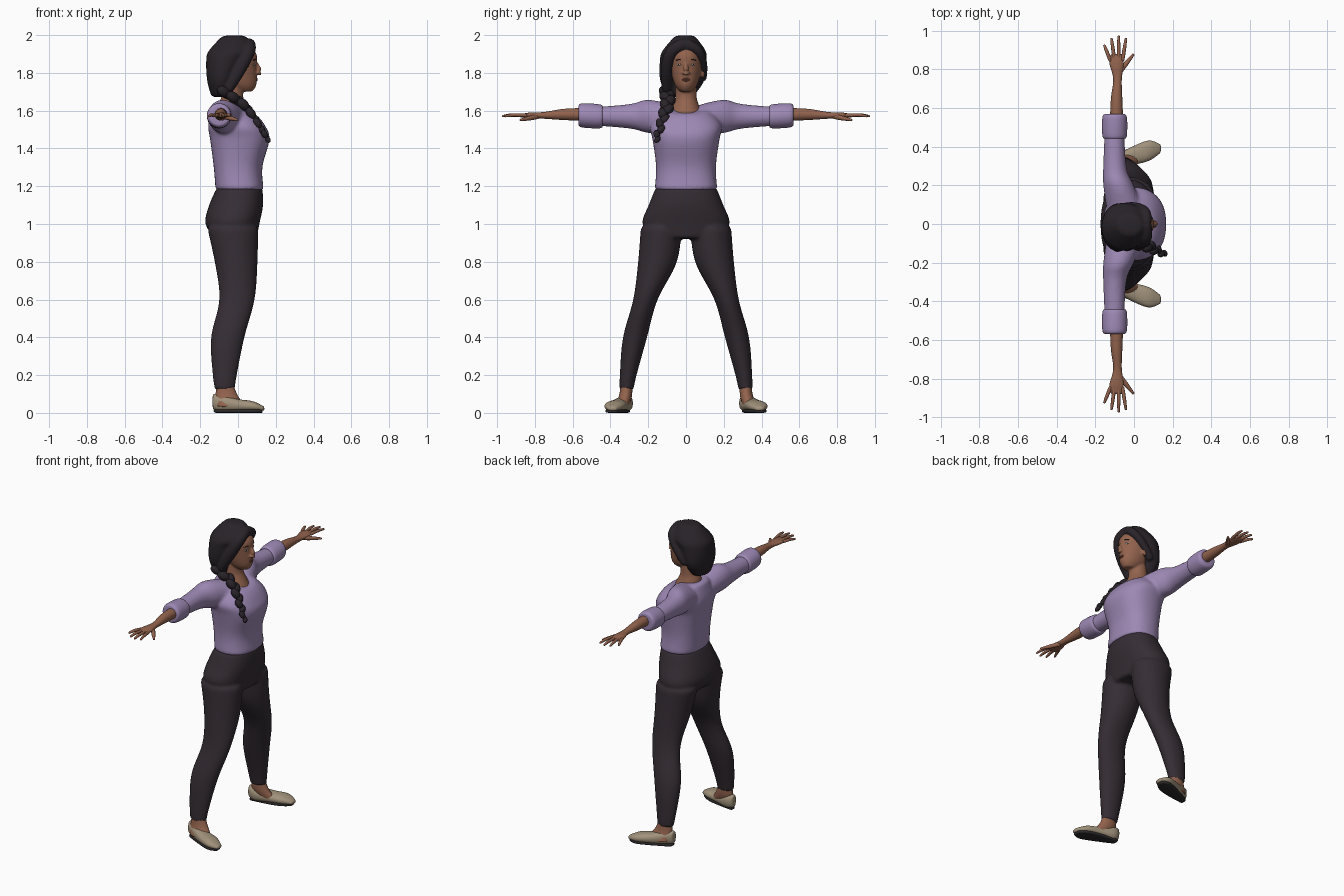
import bpy, bmesh, math
from mathutils import Matrix, Vector

cube = bpy.data.objects.get("Cube")
if cube:
    bpy.data.objects.remove(cube, do_unlink=True)


def material(name, red, green, blue):
    mat = bpy.data.materials.new(name)
    mat.use_nodes = True
    color = (red, green, blue, 1)
    mat.diffuse_color = color
    shader = next(node for node in mat.node_tree.nodes if node.type == "BSDF_PRINCIPLED")
    shader.inputs["Base Color"].default_value = color
    return mat


SKIN = material("brown skin", .29, .125, .075)
LILAC = material("lilac cloth", .34, .25, .46)
DARK = material("dark trousers", .035, .026, .034)
HAIR = material("black hair", .022, .017, .022)
BEIGE = material("beige shoe", .36, .29, .2)
SOLE = material("dark sole", .025, .022, .022)
LIP = material("lip", .2, .07, .045)
WHITE = material("eye white", .42, .36, .33)


def spline(rows, steps=4):
    """Smooth curve through the rows, as (position along the rows, values) pairs."""
    keys = [Vector(row) for row in rows]
    last = len(keys) - 1
    slopes = [(keys[min(i + 1, last)] - keys[max(i - 1, 0)]) / 2 for i in range(last + 1)]
    samples = []
    for i in range(last):
        start, end = keys[i], keys[i + 1]
        for step in range(steps):
            t = step / steps
            ease = t * t * (3 - 2 * t)
            value = start.lerp(end, ease)
            value += slopes[i] * t * (1 - t) ** 2 - slopes[i + 1] * t * t * (1 - t)
            samples.append((i + t, value))
    samples.append((last, keys[last]))
    return samples


def bridge(bm, rings):
    """Join rings of points into a closed skin."""
    rings = [[bm.verts.new(point) for point in ring] for ring in rings]
    count = len(rings[0])
    for lower, upper in zip(rings, rings[1:]):
        for i in range(count):
            j = (i + 1) % count
            bm.faces.new((lower[i], lower[j], upper[j], upper[i]))
    bm.faces.new(rings[0][::-1])
    bm.faces.new(rings[-1])


def loft(bm, axis, rows, sides=20, power=2, dip=0):
    """Rows: place along the axis, then centre and radius for each other axis.
    The front of the last span sinks by dip."""
    first, second, along = {"z": (0, 1, 2), "y": (0, 2, 1), "x": (1, 2, 0)}[axis]
    rings = []
    for position, (place, a, radius_a, b, radius_b) in spline(rows):
        sink = dip * max(0, position - len(rows) + 2) ** 2
        ring = []
        for i in range(sides):
            angle = math.tau * i / sides
            u, v = (math.copysign(abs(f) ** (2 / power), f)
                    for f in (math.cos(angle), math.sin(angle)))
            point = Vector()
            point[first] = a + u * radius_a
            point[second] = b + v * radius_b
            point[along] = place - sink * max(0, u)
            ring.append(point)
        rings.append(ring)
    bridge(bm, rings)


def tube(bm, path, sides=10):
    """Path rows: x, y, z, radius."""
    samples = [value for position, value in spline(path)]
    points = [value.to_3d() for value in samples]
    last = len(points) - 1
    rings = []
    for i, point in enumerate(points):
        direction = points[min(i + 1, last)] - points[max(i - 1, 0)]
        turn = direction.to_track_quat("Z", "Y")
        angles = [math.tau * k / sides for k in range(sides)]
        rings.append([point + turn @ Vector((math.cos(a), math.sin(a), 0)) * samples[i][3]
                      for a in angles])
    bridge(bm, rings)


def blob(bm, centre, size, turn=Matrix.Identity(4)):
    matrix = Matrix.Translation(centre) @ turn @ Matrix.Diagonal(size).to_4x4()
    bmesh.ops.create_icosphere(bm, subdivisions=2, radius=1, matrix=matrix)


def mirror_sides(bm):
    copy = bmesh.ops.duplicate(bm, geom=bm.verts[:] + bm.edges[:] + bm.faces[:])
    for item in copy["geom"]:
        if isinstance(item, bmesh.types.BMVert):
            item.co.y *= -1


def finish(name, bm, mat, fuse=0):
    bmesh.ops.recalc_face_normals(bm, faces=bm.faces[:])
    mesh = bpy.data.meshes.new(name)
    bm.to_mesh(mesh)
    bm.free()
    mesh.materials.append(mat)
    mesh.shade_smooth()
    obj = bpy.data.objects.new(name, mesh)
    bpy.context.collection.objects.link(obj)
    obj.modifiers.new("round", "SUBSURF")
    if fuse:
        remesh = obj.modifiers.new("fuse", "REMESH")
        remesh.mode = "VOXEL"
        remesh.voxel_size = fuse
        remesh.use_smooth_shade = True
        obj.modifiers.new("relax", "SMOOTH").iterations = 3
    return obj


# Shirt: mirrored sleeves fused with the torso
bm = bmesh.new()
loft(bm, "y", [(.06, -.04, .1, 1.55, .08), (.2, -.08, .08, 1.57, .09),
               (.3, -.1, .06, 1.57, .065), (.55, -.1, .05, 1.57, .045)])
mirror_sides(bm)
loft(bm, "z", [(1.17, .01, .13, 0, .17), (1.3, 0, .13, 0, .16), (1.45, .01, .16, 0, .18),
               (1.53, -.01, .15, 0, .19), (1.64, -.03, .1, 0, .1)], power=2.4, dip=.06)
finish("shirt", bm, LILAC, fuse=.01)

# Rolled cuffs
bm = bmesh.new()
loft(bm, "y", [(.44, -.1, .055, 1.57, .055), (.46, -.1, .065, 1.57, .065),
               (.55, -.1, .065, 1.575, .065), (.57, -.1, .05, 1.575, .05)])
mirror_sides(bm)
finish("sleeve_cuffs", bm, LILAC)

# Trousers: mirrored legs fused with the hips
bm = bmesh.new()
loft(bm, "z", [(1, -.03, .14, .13, .11), (.8, -.01, .115, .15, .105),
               (.6, -.005, .095, .215, .065), (.4, -.055, .09, .27, .065),
               (.2, -.07, .065, .306, .045), (.12, -.07, .053, .315, .037)])
mirror_sides(bm)
loft(bm, "z", [(1.2, .01, .12, 0, .16), (1.1, -.01, .145, 0, .2),
               (1, -.03, .145, 0, .235), (.92, -.01, .11, 0, .16)], power=2.3)
finish("trousers", bm, DARK, fuse=.01)

# Forearms and hands
bm = bmesh.new()
loft(bm, "y", [(.53, -.09, .035, 1.58, .035), (.65, -.09, .03, 1.58, .03),
               (.75, -.085, .022, 1.575, .018), (.83, -.09, .038, 1.575, .015),
               (.88, -.09, .03, 1.573, .008)])
for finger in range(4):
    root = Vector((-.12 + .02 * finger, .84, 1.575, .01))
    tip = Vector((-.155 + .038 * finger, .975 - .012 * (finger - 2) ** 2, 1.57, .006))
    tube(bm, [root, root.lerp(tip, .6) + Vector((0, 0, .005, .002)), tip])
tube(bm, [(-.08, .78, 1.57, .014), (-.04, .83, 1.56, .013), (0, .88, 1.55, .006)])
mirror_sides(bm)
finish("arms_and_hands", bm, SKIN)

# Ankles and insteps
bm = bmesh.new()
loft(bm, "z", [(.03, -.03, .08, .345, .04), (.09, -.06, .06, .32, .035),
               (.17, -.07, .04, .315, .03)])
mirror_sides(bm)
finish("feet", bm, SKIN)

# Slip-on shoes with dark soles
bm = bmesh.new()
loft(bm, "x", [(-.135, .315, .02, .06, .04), (-.09, .32, .04, .05, .045),
               (0, .355, .05, .04, .033), (.08, .38, .053, .035, .027),
               (.14, .39, .02, .022, .01)], power=2.3)
mirror_sides(bm)
finish("shoes", bm, BEIGE)
bm = bmesh.new()
loft(bm, "x", [(-.13, .315, .02, .01, .01), (0, .355, .045, .01, .01),
               (.08, .38, .048, .01, .01), (.13, .39, .02, .01, .01)], power=4)
mirror_sides(bm)
finish("shoe_soles", bm, SOLE)

# Head, neck and upper chest, with nose and ears
bm = bmesh.new()
for side in (-1, 1):
    blob(bm, (-.01, side * .088, 1.8), (.018, .012, .03))
    blob(bm, (.104, side * .013, 1.8), (.012, .01, .008))
tube(bm, [(.09, 0, 1.86, .009), (.115, 0, 1.81, .016), (.107, 0, 1.795, .015)])
loft(bm, "z", [(1.55, -.015, .1, 0, .1), (1.64, -.03, .07, 0, .065),
               (1.68, -.03, .058, 0, .057), (1.75, -.03, .06, 0, .055)])
loft(bm, "z", [(1.7, .035, .04, 0, .03), (1.74, .01, .09, 0, .062), (1.83, -.01, .11, 0, .085),
               (1.9, -.015, .115, 0, .085), (1.97, -.02, .06, 0, .05)])
head = finish("head_and_neck", bm, SKIN, fuse=.006)
bpy.context.view_layer.update()
face = head.evaluated_get(bpy.context.evaluated_depsgraph_get())


# Facial features laid on the face
def feature(name, mat, y, z, width, height, depth=.003, tilt=0):
    bm = bmesh.new()
    hit, place, normal, index = face.ray_cast(Vector((1, y, z)), Vector((-1, 0, 0)))
    if hit:
        yaw = Matrix.Rotation(math.atan2(normal.y, normal.x), 4, "Z")
        blob(bm, place, (depth, width, height), yaw @ Matrix.Rotation(tilt, 4, "X"))
    finish(name, bm, mat)


for side, label in ((1, "left"), (-1, "right")):
    feature(label + "_eye", WHITE, side * .038, 1.845, .014, .006)
    feature(label + "_iris", HAIR, side * .038, 1.845, .005, .005, depth=.0045)
    feature(label + "_eyebrow", HAIR, side * .04, 1.87, .019, .003, tilt=-side * .12)
feature("upper_lip", LIP, 0, 1.768, .024, .005, depth=.005)
feature("lower_lip", LIP, 0, 1.76, .02, .005, depth=.005)

# Hair: cap plus strands swept from the parting
bm = bmesh.new()
loft(bm, "z", [(2, -.02, .06, -.005, .05), (1.92, -.035, .12, -.01, .115),
               (1.87, -.065, .105, -.015, .125), (1.76, -.09, .075, -.02, .12),
               (1.67, -.09, .05, -.03, .065)])
tube(bm, [(.06, .01, 1.96, .03), (.06, -.07, 1.92, .037),
          (.01, -.1, 1.82, .036), (-.06, -.1, 1.7, .03)])
tube(bm, [(.06, -.01, 1.96, .03), (.06, .06, 1.92, .03),
          (0, .09, 1.84, .026), (-.06, .085, 1.76, .025)])
finish("hair", bm, HAIR, fuse=.009)

# Braid: alternating lumps along a curve over the shoulder
bm = bmesh.new()
braid = [value for position, value in spline(
    [(-.075, -.1, 1.7), (.03, -.1, 1.63), (.105, -.13, 1.53), (.168, -.163, 1.43)])]
for i, (point, following) in enumerate(zip(braid, braid[1:])):
    along = (following - point).normalized()
    across = along.cross(Vector((1, 0, .6))).normalized() * (-1) ** i
    radius = .036 * (1 - .7 * (i / len(braid)) ** 2)
    turn = (along - across / 2).to_track_quat("Z", "Y").to_matrix().to_4x4()
    blob(bm, point + across * radius / 3, (radius * .85, radius * .85, radius * 1.25), turn)
finish("braid", bm, HAIR)
